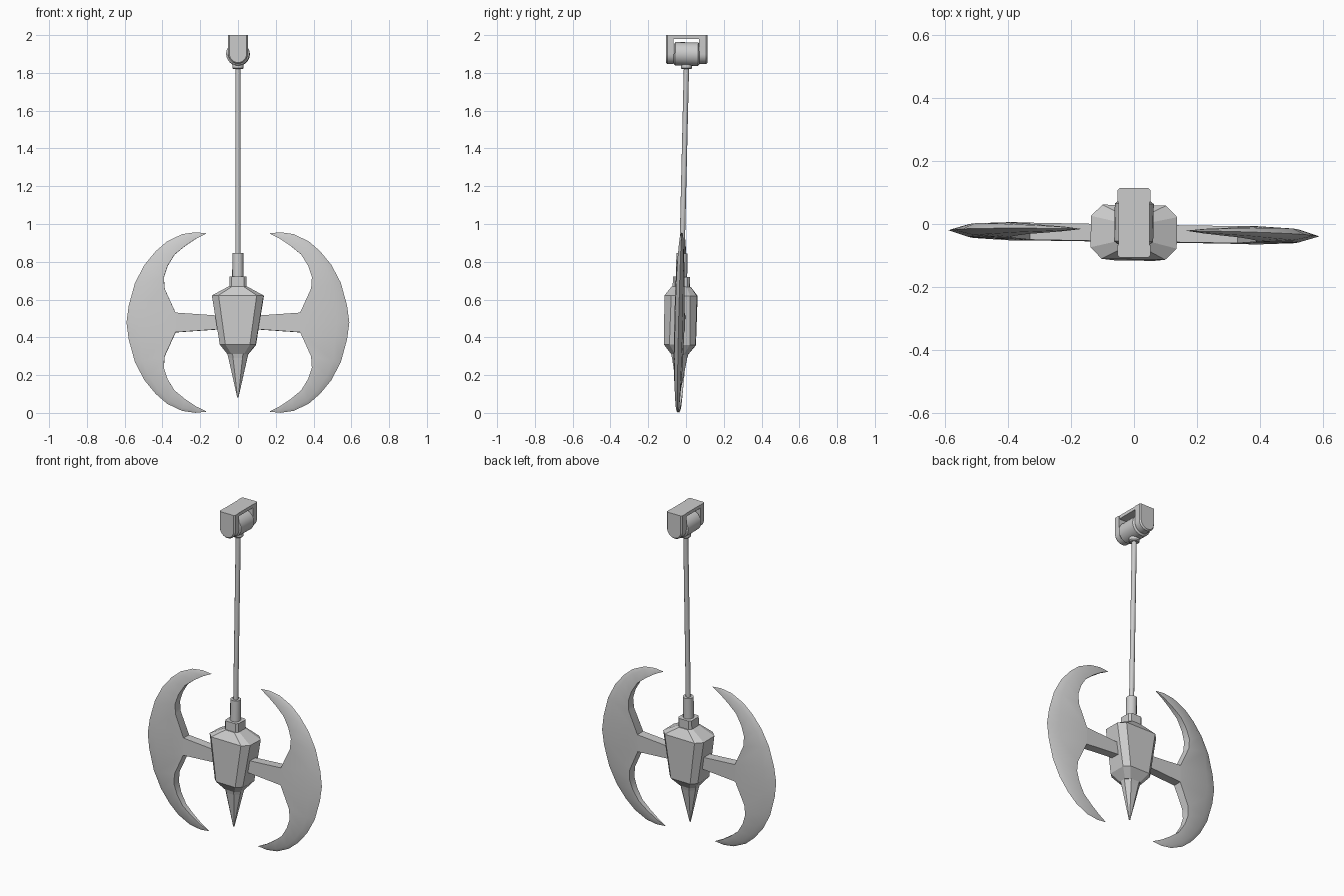
import bpy, bmesh
from math import radians, pi, cos, sin
from mathutils import Matrix, Vector

if "Cube" in bpy.data.objects:
    bpy.data.objects.remove(bpy.data.objects["Cube"])

PIVOT = 1.9
# The hanging parts swing slightly about the pivot
SWING = (Matrix.Translation((0, 0.004, PIVOT)) @ Matrix.Rotation(radians(-0.95), 4, 'Z')
         @ Matrix.Rotation(radians(-1.35), 4, 'X') @ Matrix.Translation((0, 0, -PIVOT)))


def finish(name, bm, swing=True, smooth=None):
    bmesh.ops.recalc_face_normals(bm, faces=bm.faces)
    me = bpy.data.meshes.new(name)
    bm.to_mesh(me)
    bm.free()
    ob = bpy.data.objects.new(name, me)
    bpy.context.collection.objects.link(ob)
    if swing:
        ob.matrix_world = SWING
    if smooth:
        bpy.ops.object.select_all(action='DESELECT')
        ob.select_set(True)
        bpy.context.view_layer.objects.active = ob
        bpy.ops.object.shade_smooth_by_angle(angle=radians(smooth))
    return ob


def loft(name, rings, **kw):
    """Skin a list of closed rings and cap both ends."""
    bm = bmesh.new()
    vs = [[bm.verts.new(p) for p in r] for r in rings]
    n = len(vs[0])
    for a, b in zip(vs, vs[1:]):
        for i in range(n):
            j = (i + 1) % n
            bm.faces.new((a[i], a[j], b[j], b[i]))
    bm.faces.new(vs[0])
    bm.faces.new(vs[-1])
    return finish(name, bm, **kw)


def octagon(hx, hy, c, z):
    q = [(hx, hy - c), (hx - c, hy)]
    pts = q + [(-x, y) for x, y in q[::-1]]
    pts += [(-x, -y) for x, y in pts]
    return [(x, y, z) for x, y in pts]


def circle(r, t, n, axis='Z'):
    ring = [(r * cos(2 * pi * i / n), r * sin(2 * pi * i / n)) for i in range(n)]
    if axis == 'Y':
        return [(x, t, PIVOT + z) for x, z in ring]
    return [(x, y, t) for x, y in ring]


# Fixed bracket: top plate and two round-ended lugs
bm = bmesh.new()
bmesh.ops.create_cube(bm, size=1, matrix=Matrix.Translation((0, 0.004, 1.99))
                      @ Matrix.Diagonal((0.1, 0.20, 0.02, 1)))
finish("bracket_plate", bm, swing=False)
for name, y0, y1, d in (("front_lug", -0.066, -0.107, -1), ("back_lug", 0.07, 0.115, 1)):
    rings = []
    for y, r in ((y0, 0.052), (y1 - d * 0.008, 0.052), (y1, 0.045)):
        arc = [(r * cos(pi + pi * i / 16), y, PIVOT + r * sin(pi + pi * i / 16))
               for i in range(17)]
        rings.append(arc + [(r, y, 2.0), (-r, y, 2.0)])
    loft(name, rings, swing=False, smooth=30)

# Pivot barrel and collar
loft("pivot_barrel", [circle(r, y, 24, 'Y') for y, r in
                      ((-0.068, 0.052), (-0.06, 0.062), (0.06, 0.062), (0.068, 0.052))], smooth=30)
loft("pivot_collar", [circle(r, z, 16) for z, r in
                      ((1.82, 0.024), (1.826, 0.03), (1.845, 0.03), (1.86, 0.02))], smooth=30)

# Rod, sleeve and socket block
loft("rod", [circle(0.014, z, 12) for z in (0.8, 1.83)], smooth=40)
loft("rod_sleeve", [circle(0.03, z, 12) for z in (0.7, 0.845)], smooth=40)
loft("socket_block", [octagon(0.045, 0.045, 0.012, z) for z in (0.65, 0.72)])

# Faceted body and spike
loft("body", [octagon(*r) for r in (
    (0.05, 0.05, 0.02, 0.668), (0.137, 0.086, 0.036, 0.62),
    (0.095, 0.084, 0.03, 0.36), (0.055, 0.045, 0.022, 0.31))])
loft("spike", [octagon(*r) for r in (
    (0.06, 0.05, 0.03, 0.33), (0.05, 0.04, 0.025, 0.29), (0.003, 0.003, 0.001, 0.08))])

# Arms and crescent blades, right side mirrored to the left
ZC = 0.478


def mirror(ob):
    ob.modifiers.new("Mirror", 'MIRROR').use_axis[0] = True


mirror(loft("arm", [[(x, -t, ZC - h), (x, t, ZC - h), (x, t, ZC + h), (x, -t, ZC + h)]
                    for x, h, t in ((0.07, 0.034, 0.027), (0.33, 0.052, 0.027))]))

# inner edge x, z / outer edge x, z / half thickness of the inner edge
half = [(.22, .445, .225, .478, .007), (.28, .405, .295, .468, .012),
        (.335, .36, .375, .43, .016), (.372, .30, .435, .378, .020),
        (.392, .24, .495, .305, .023), (.388, .18, .545, .21, .025),
        (.33, .052, .578, .09, .027)]
cols = half + [(.33, 0, .59, 0, .027)] + [(a, -b, c, -d, t) for a, b, c, d, t in half[::-1]]
bm = bmesh.new()
V = lambda x, y, z: bm.verts.new((x, y, ZC + z))
rows = []
for ix, iz, ox, oz, t in cols:
    i, o = Vector((ix, iz)), Vector((ox, oz))
    m = i.lerp(o, 0.75)
    rows.append([V(ix, -t, iz), V(m.x, -t * .75, m.y), V(ox, 0, oz),
                 V(m.x, t * .75, m.y), V(ix, t, iz)])
for a, b in zip(rows, rows[1:]):
    for k in range(5):
        j = (k + 1) % 5
        bm.faces.new((a[k], a[j], b[j], b[k]))
for row, s in ((rows[0], 1), (rows[-1], -1)):
    tip = V(.165, 0, s * .472)
    for k in range(5):
        bm.faces.new((row[k], row[(k + 1) % 5], tip))
mirror(finish("crescent_blade", bm, smooth=35))
